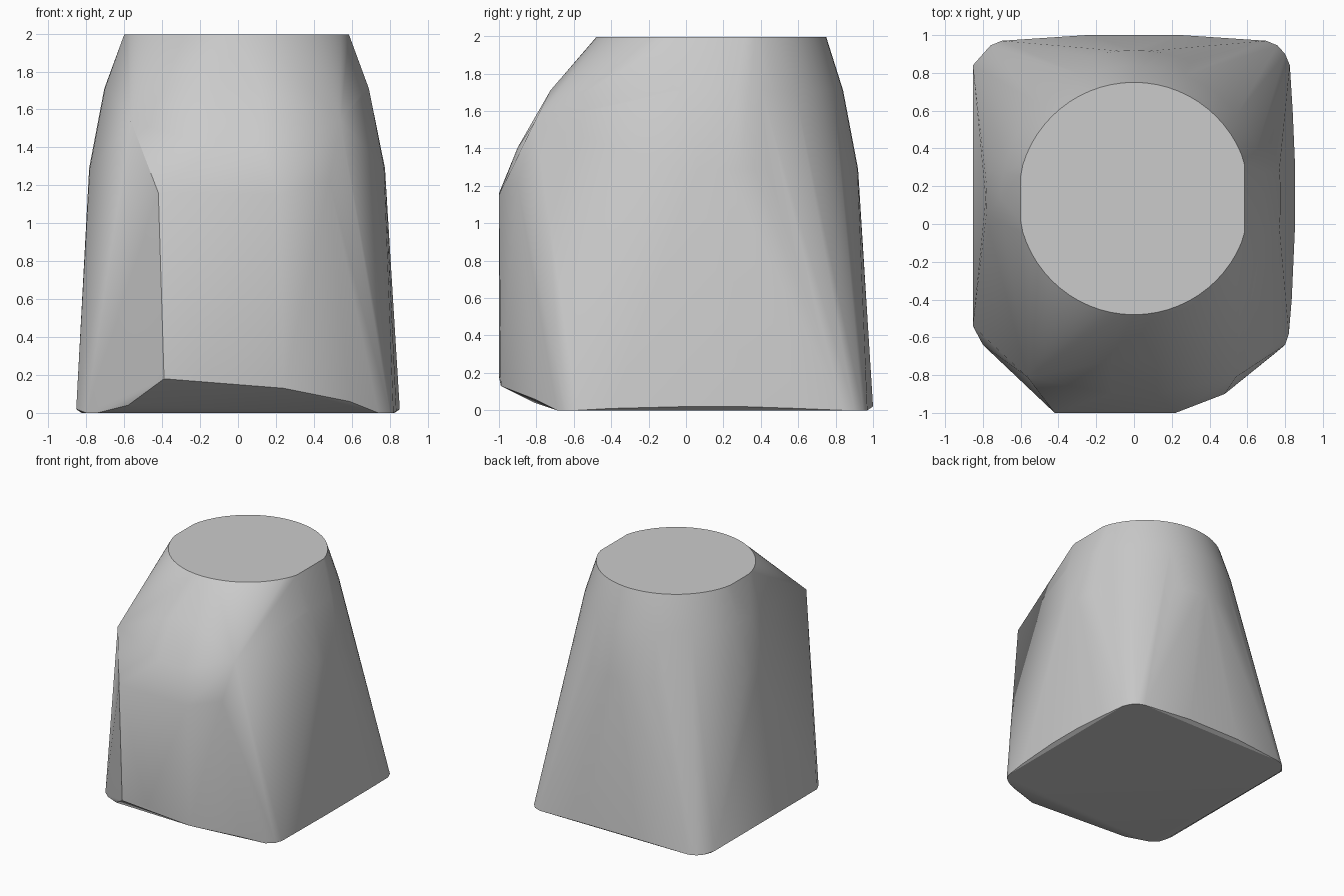
import bpy
import bmesh
from math import cos, sin, tau

default = bpy.data.objects.get("Cube")
if default:
    bpy.data.objects.remove(default, do_unlink=True)

CENTRE_Y = 0.135


def make_material(name, colour):
    material = bpy.data.materials.new(name)
    material.use_nodes = True
    material.diffuse_color = colour
    shader = material.node_tree.nodes["Principled BSDF"]
    shader.inputs["Base Color"].default_value = colour
    return material


def ring(radius, height, left, right, steps=64):
    """Circle around the neck axis, trimmed flat on both sides."""
    points = []
    for i in range(steps):
        x = radius * cos(tau * i / steps)
        y = CENTRE_Y + radius * sin(tau * i / steps)
        points.append((min(max(x, left), right), y, height))
    return points


def both_sides(points):
    return [(side * x, y, z) for x, y, z in points for side in (-1, 1)]


# Round neck that widens towards the shoulders
points = ring(0.615, 1.995, -0.6, 0.585)
points += ring(0.705, 1.71, -0.72, 0.69)
points += ring(0.785, 1.29, -0.8, 0.775)

# Rounded square foot, slightly arched between its corners
points += both_sides([
    (0.25, 1.0, 0.02), (0.7, 0.97, 0), (0.76, 0.945, 0),
    (0.8, 0.9, 0), (0.825, 0.84, 0), (0.84, 0.6, 0.01),
    (0.853, 0.3, 0.02), (0.853, 0.0, 0.02), (0.835, -0.4, 0.01),
    (0.82, -0.58, 0), (0.8, -0.64, 0), (0.74, -0.69, 0),
])
points += [(-0.853, 0.84, 0.02), (-0.853, -0.54, 0.02)]

# Bulging front: brow, flat panel and chamfered lower edge
points += both_sides([(0.12, -0.725, 1.71), (0.12, -0.9, 1.405)])
points += [
    (-0.565, -0.81, 1.54), (0.54, -0.81, 1.54),
    (-0.42, -1.0, 1.16), (0.22, -1.0, 1.15), (0.48, -0.9, 1.22),
    (-0.39, -1.0, 0.18), (-0.16, -1.0, 0.19),
    (0.24, -0.99, 0.13), (0.59, -0.81, 0.06), (-0.58, -0.81, 0.04),
]

# Wrap the outline in one closed skin
bm = bmesh.new()
for point in points:
    bm.verts.new(point)
hull = bmesh.ops.convex_hull(bm, input=bm.verts)
loose = {v for v in hull["geom_interior"] + hull["geom_unused"]
         if isinstance(v, bmesh.types.BMVert)}
bmesh.ops.delete(bm, geom=list(loose), context="VERTS")
bmesh.ops.dissolve_limit(bm, angle_limit=0.005, verts=bm.verts, edges=bm.edges)
bmesh.ops.recalc_face_normals(bm, faces=bm.faces)

mesh = bpy.data.meshes.new("tapered_body")
bm.to_mesh(mesh)
bm.free()
mesh.materials.append(make_material("light grey", (0.6, 0.6, 0.6, 1)))

body = bpy.data.objects.new("tapered_body", mesh)
bpy.context.collection.objects.link(body)
bpy.context.view_layer.objects.active = body
body.select_set(True)
bpy.ops.object.shade_smooth_by_angle(angle=0.5)
